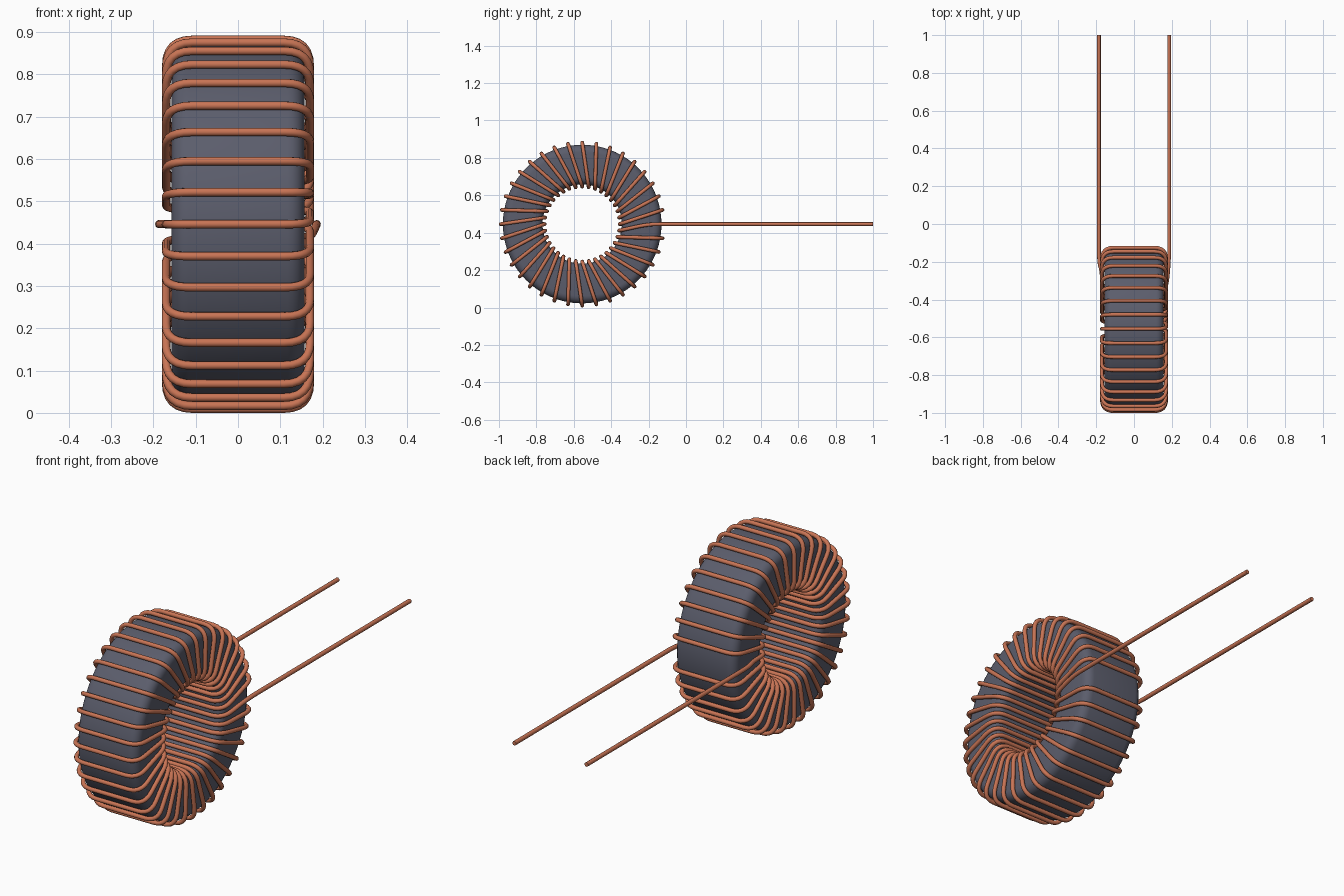
import bpy, bmesh, math
from mathutils import Vector

cube = bpy.data.objects.get("Cube")
if cube:
    bpy.data.objects.remove(cube, do_unlink=True)

CY, CZ = -0.555, 0.446        # ring centre
WIRE = 0.01                   # wire radius
SLOTS = 36                    # angular winding positions
R_OUT, R_IN, X_SIDE = 0.436, 0.20, 0.17   # wire centreline


def material(name, rgb, rough):
    m = bpy.data.materials.new(name)
    m.use_nodes = True
    m.diffuse_color = (*rgb, 1)
    bsdf = m.node_tree.nodes["Principled BSDF"]
    bsdf.inputs["Base Color"].default_value = (*rgb, 1)
    bsdf.inputs["Roughness"].default_value = rough
    return m


ferrite = material("ferrite grey", (0.105, 0.11, 0.15), 0.6)
copper = material("copper", (0.58, 0.175, 0.09), 0.4)


def ring_point(x, r, slot):
    a = math.tau * slot / SLOTS
    return Vector((x, CY + r * math.cos(a), CZ + r * math.sin(a)))


def finish(obj, angle):
    bpy.ops.object.select_all(action='DESELECT')
    obj.select_set(True)
    bpy.context.view_layer.objects.active = obj
    if obj.type == 'CURVE':
        bpy.ops.object.convert(target='MESH')
    bpy.ops.object.shade_smooth_by_angle(angle=math.radians(angle))


# Core: rounded rectangle section swept around the x axis
def core_section(hw=0.157, r0=0.212, r1=0.424, bevel=0.04, steps=5):
    pts = []
    corners = [(hw - bevel, r1 - bevel, 0), (-hw + bevel, r1 - bevel, 90),
               (-hw + bevel, r0 + bevel, 180), (hw - bevel, r0 + bevel, 270)]
    for cx, cr, start in corners:
        for i in range(steps + 1):
            a = math.radians(start + 90 * i / steps)
            pts.append((cx + bevel * math.cos(a), cr + bevel * math.sin(a)))
    return pts


section = core_section()
bm = bmesh.new()
segs = 72
rings = [[bm.verts.new(ring_point(x, r, SLOTS * s / segs)) for x, r in section]
         for s in range(segs)]
n = len(section)
for s in range(segs):
    a, b = rings[s], rings[(s + 1) % segs]
    for i in range(n):
        j = (i + 1) % n
        bm.faces.new((a[i], a[j], b[j], b[i]))
bmesh.ops.recalc_face_normals(bm, faces=bm.faces)
mesh = bpy.data.meshes.new("toroid_core")
bm.to_mesh(mesh)
bm.free()
core = bpy.data.objects.new("toroid_core", mesh)
bpy.context.collection.objects.link(core)
mesh.materials.append(ferrite)
finish(core, 35)

# Winding: one continuous wire, lead to lead; the +x side steps back one slot
path = [Vector((-0.186, 1.0, CZ)), Vector((-0.186, -0.2, CZ)),
        ring_point(-X_SIDE, R_IN + 0.1, 0), ring_point(-X_SIDE, R_IN, 0),
        ring_point(X_SIDE, R_IN, 0)]
for k in range(1, SLOTS):
    path += [ring_point(X_SIDE, R_OUT, k), ring_point(-X_SIDE, R_OUT, k),
             ring_point(-X_SIDE, R_IN, k), ring_point(X_SIDE, R_IN, k)]
path += [Vector((0.186, -0.2, CZ)), Vector((0.186, 1.0, CZ))]
# The loop above climbs in slots, so the last inner run sits one slot below the lead


def rounded(points, cut=0.062, steps=6):
    out = [points[0]]
    for a, p, b in zip(points, points[1:], points[2:]):
        s = p + (a - p).normalized() * min(cut, (a - p).length * 0.45)
        e = p + (b - p).normalized() * min(cut, (b - p).length * 0.45)
        for i in range(steps + 1):
            t = i / steps
            out.append(s * (1 - t) ** 2 + p * 2 * t * (1 - t) + e * t ** 2)
    return out + [points[-1]]


pts = rounded(path)
curve = bpy.data.curves.new("copper_winding", 'CURVE')
curve.dimensions = '3D'
curve.bevel_depth = WIRE
curve.bevel_resolution = 3
curve.use_fill_caps = True
spline = curve.splines.new('POLY')
spline.points.add(len(pts) - 1)
for sp, p in zip(spline.points, pts):
    sp.co = (*p, 1)
curve.materials.append(copper)
winding = bpy.data.objects.new("copper_winding", curve)
bpy.context.collection.objects.link(winding)
finish(winding, 50)
